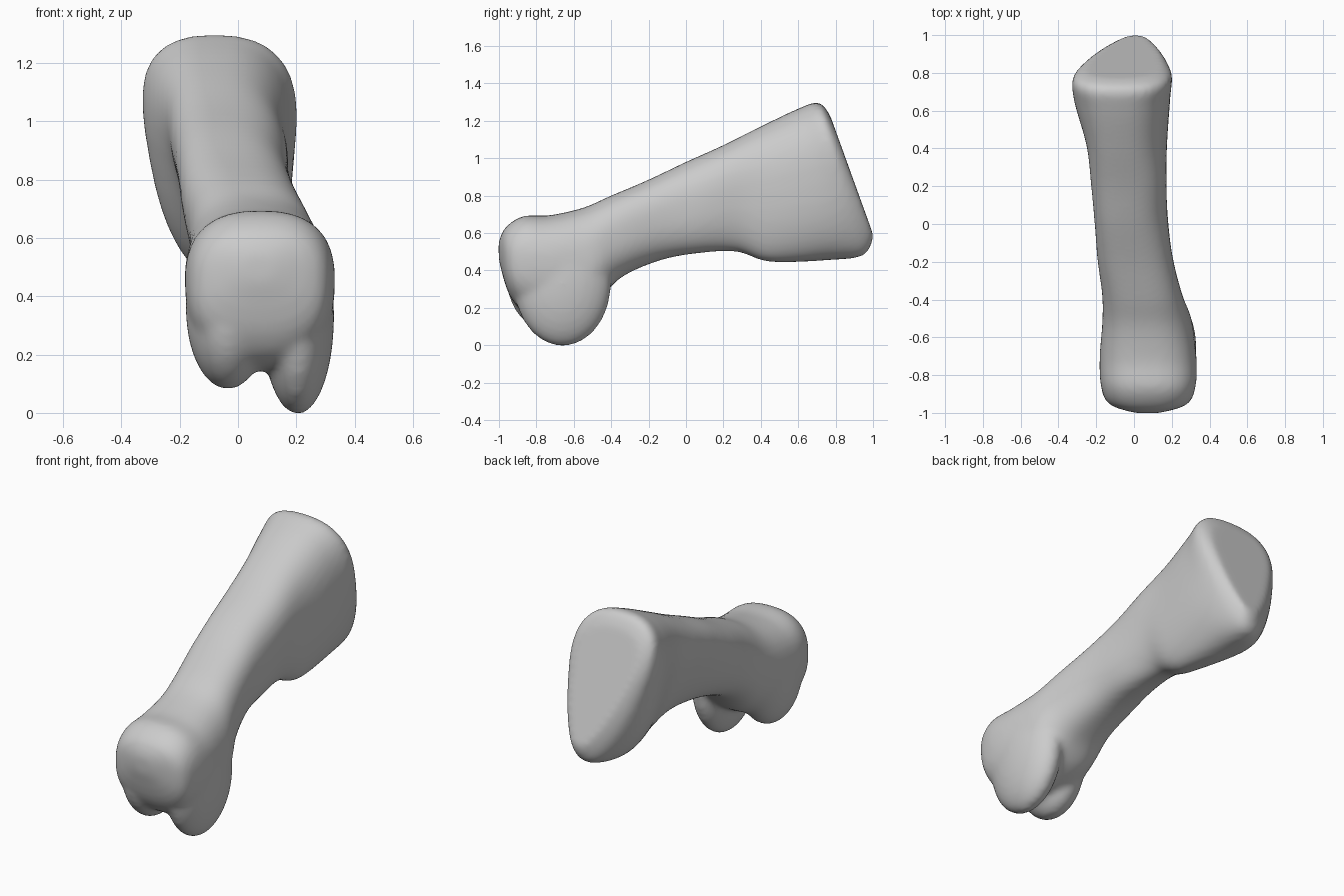
import bpy, bmesh
from math import sin, cos, pi
from mathutils import Vector, Matrix

cube = bpy.data.objects.get("Cube")
if cube:
    bpy.data.objects.remove(cube, do_unlink=True)

bone_grey = bpy.data.materials.new("bone_grey")
bone_grey.use_nodes = True
colour = (0.6, 0.6, 0.6, 1)
bone_grey.diffuse_color = colour
bone_grey.node_tree.nodes["Principled BSDF"].inputs["Base Color"].default_value = colour

# Shaft sections: top y, z, bottom y, z, then centre x and half width at top and bottom
SECTIONS = [
    (-1.003, .55, -1.0, .45, .07, .06, .07, .06),
    (-.965, .63, -.945, .27, .08, .20, .07, .21),
    (-.87, .69, -.85, .17, .08, .26, .07, .24),
    (-.73, .695, -.67, .15, .07, .27, .08, .24),
    (-.55, .735, -.48, .23, .05, .24, .09, .23),
    (-.40, .80, -.35, .36, .03, .22, .06, .20),
    (-.20, .885, -.15, .45, -.01, .22, .03, .17),
    (0, .98, .05, .49, -.04, .22, .03, .15),
    (.20, 1.07, .27, .50, -.05, .24, .02, .13),
    (.40, 1.17, .45, .445, -.07, .25, .03, .14),
    (.60, 1.265, .77, .455, -.08, .29, -.03, .20),
    (.71, 1.298, .95, .48, -.08, .33, -.015, .14),
    (.77, 1.23, 1.005, .58, -.08, .26, .015, .09),
]
SEGMENTS, STEPS = 40, 5


def spline(a, b, c, d, t):
    """Smooth blend between sections b and c."""
    return [q + t / 2 * (r - p + t * (2*p - 5*q + 4*r - s + t * (3*(q - r) + s - p)))
            for p, q, r, s in zip(a, b, c, d)]


def rounded(v):
    return abs(v) ** .8 * (1 if v > 0 else -1)


def ring(bm, section):
    ty, tz, by, bz, tx, tw, bx, bw = section
    verts = []
    for i in range(SEGMENTS):
        a = 2 * pi * i / SEGMENTS
        t = (1 - rounded(sin(a))) / 2
        x = tx + (bx - tx) * t + (tw + (bw - tw) * t) * rounded(cos(a))
        verts.append(bm.verts.new((x, ty + (by - ty) * t, tz + (bz - tz) * t)))
    return verts


def add_lobe(bm, centre, radii):
    matrix = Matrix.Translation(centre) @ Matrix.Diagonal((*radii, 1))
    bmesh.ops.create_uvsphere(bm, u_segments=32, v_segments=20, radius=1, matrix=matrix)


bm = bmesh.new()

# Loft the shaft with its flared ends
rings = []
last = len(SECTIONS) - 1
for i in range(last):
    near = [SECTIONS[min(max(i + k, 0), last)] for k in (-1, 0, 1, 2)]
    rings += [ring(bm, spline(*near, s / STEPS)) for s in range(STEPS)]
rings.append(ring(bm, SECTIONS[-1]))
for r0, r1 in zip(rings, rings[1:]):
    for j in range(SEGMENTS):
        k = (j + 1) % SEGMENTS
        bm.faces.new((r0[j], r0[k], r1[k], r1[j]))

# Close both ends with fans
for end in (rings[0], rings[-1]):
    middle = bm.verts.new(sum((v.co for v in end), Vector()) / SEGMENTS)
    for j in range(SEGMENTS):
        bm.faces.new((end[j], end[(j + 1) % SEGMENTS], middle))

# Joint lobes that carry the front head downwards, and the saddle between them
add_lobe(bm, (.205, -.66, .33), (.125, .26, .335))
add_lobe(bm, (-.035, -.74, .36), (.145, .22, .28))
add_lobe(bm, (.07, -.73, .42), (.23, .245, .275))

bmesh.ops.recalc_face_normals(bm, faces=bm.faces)
mesh = bpy.data.meshes.new("bone")
bm.to_mesh(mesh)
bm.free()
mesh.materials.append(bone_grey)
bone = bpy.data.objects.new("bone", mesh)
bpy.context.collection.objects.link(bone)

# Fuse the parts into one skin and soften the joins
fuse = bone.modifiers.new("fuse", 'REMESH')
fuse.mode = 'VOXEL'
fuse.voxel_size = .015
fuse.use_smooth_shade = True
soften = bone.modifiers.new("soften", 'SMOOTH')
soften.factor = .5
soften.iterations = 14
